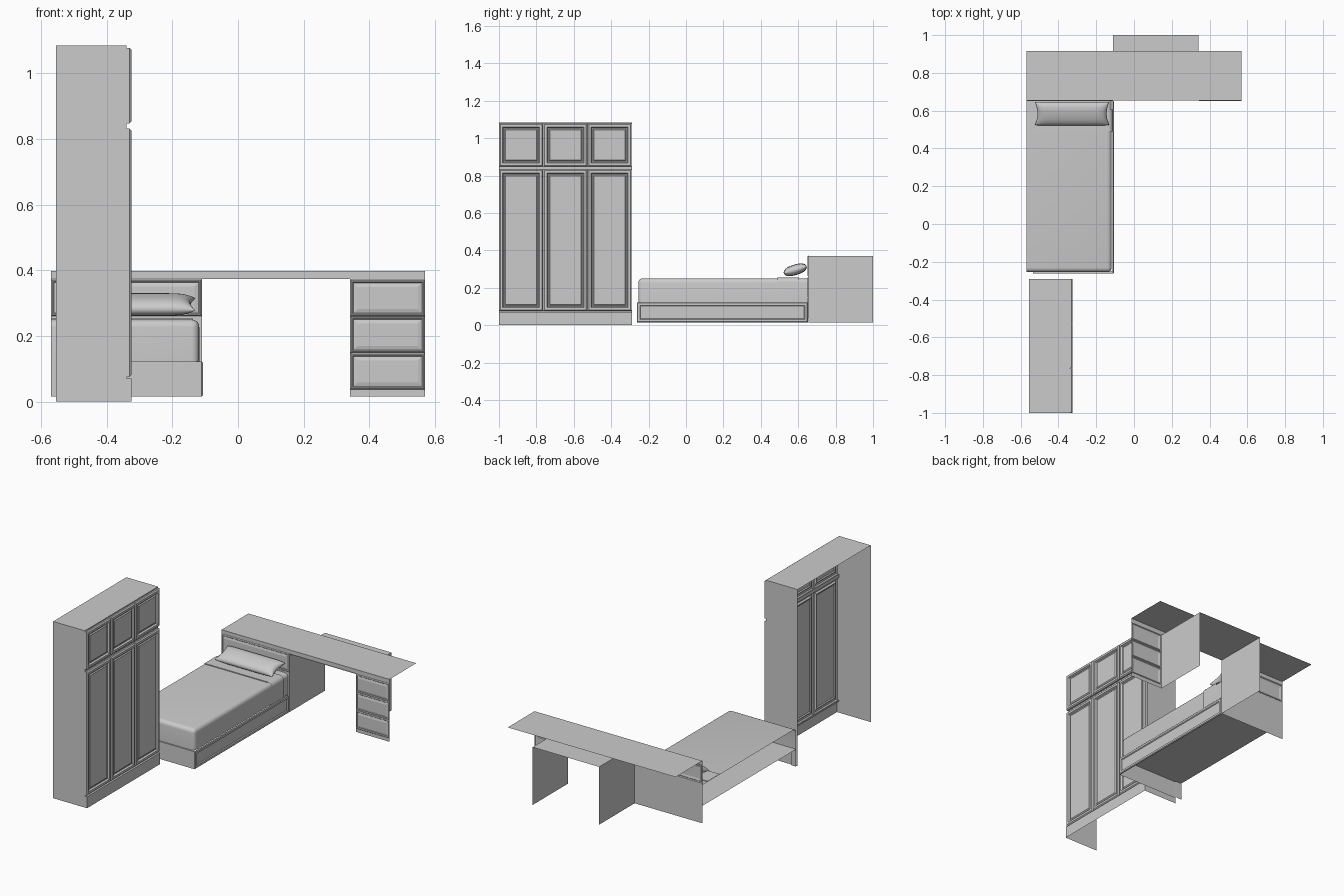
import bpy, bmesh, math
from mathutils import Matrix, Vector

if "Cube" in bpy.data.objects:
    bpy.data.objects.remove(bpy.data.objects["Cube"])


def finish(name, bm, smooth=False):
    bmesh.ops.remove_doubles(bm, verts=bm.verts, dist=1e-5)
    bmesh.ops.recalc_face_normals(bm, faces=bm.faces)
    me = bpy.data.meshes.new(name)
    bm.to_mesh(me)
    bm.free()
    ob = bpy.data.objects.new(name, me)
    bpy.context.collection.objects.link(ob)
    if smooth:
        bpy.ops.object.select_all(action='DESELECT')
        bpy.context.view_layer.objects.active = ob
        ob.select_set(True)
        bpy.ops.object.shade_smooth_by_angle(angle=math.radians(50))
    return ob


def sheet(bm, lo, hi):
    """Single flat rectangle; one of the three extents is zero."""
    ax = [i for i in range(3) if abs(hi[i] - lo[i]) > 1e-6]
    pts = []
    for a, b in ((0, 0), (1, 0), (1, 1), (0, 1)):
        p = list(lo)
        p[ax[0]] = (lo, hi)[a][ax[0]]
        p[ax[1]] = (lo, hi)[b][ax[1]]
        pts.append(bm.verts.new(p))
    bm.faces.new(pts)


def sheets(name, *rects):
    bm = bmesh.new()
    for lo, hi in rects:
        sheet(bm, lo, hi)
    return finish(name, bm)


def framed(name, facing, plane, u0, u1, z0, z1, rings):
    """Moulded front: nested rectangles of (inset, outward height)."""
    bm = bmesh.new()
    prev = None
    for inset, h in rings:
        ring = []
        for u, z in ((u0 + inset, z0 + inset), (u1 - inset, z0 + inset),
                     (u1 - inset, z1 - inset), (u0 + inset, z1 - inset)):
            co = (plane + h, u, z) if facing == 'x' else (u, plane - h, z)
            ring.append(bm.verts.new(co))
        if prev:
            for i in range(4):
                j = (i + 1) % 4
                bm.faces.new((prev[i], prev[j], ring[j], ring[i]))
        prev = ring
    bm.faces.new(prev)
    return finish(name, bm)


def soft_shell(name, lo, hi, radius, round_foot=True, keep_bottom=True):
    """Bedding cover, open toward the wall and the headboard."""
    bm = bmesh.new()
    bmesh.ops.create_cube(bm, size=1)
    for v in bm.verts:
        v.co = Vector([(lo[i] if v.co[i] < 0 else hi[i]) for i in range(3)])

    def side(f, axis, val):
        return all(abs(v.co[axis] - val) < 1e-6 for v in f.verts)
    drop = [f for f in bm.faces if side(f, 0, lo[0]) or side(f, 1, hi[1])
            or (not keep_bottom and side(f, 2, lo[2]))
            or (not round_foot and side(f, 1, lo[1]))]
    bmesh.ops.delete(bm, geom=drop, context='FACES')

    def on(e, axis, val):
        return all(abs(v.co[axis] - val) < 1e-6 for v in e.verts)
    edges = [e for e in bm.edges if len(e.link_faces) == 2 and not on(e, 2, lo[2])]
    bmesh.ops.bevel(bm, geom=edges, offset=radius, segments=5, profile=0.5,
                    affect='EDGES', clamp_overlap=True)
    return finish(name, bm, True)


# ---- Wardrobe: open-backed carcass with moulded doors ----
WX0, WX1, WF, WY0, WY1, WH = -0.555, -0.34, -0.325, -1.0, -0.29, 1.085
sheets("wardrobe_carcass",
       ((WX0, WY0, 0), (WX1, WY0, WH)),
       ((WX0, WY1, 0), (WX1, WY1, WH)),
       ((WX0, WY0, WH), (WX1, WY1, WH)),
       ((WX1, WY0, 0.83), (WX1, WY1, 0.852)),
       ((WX1, WY0, 1.075), (WX1, WY1, WH)))
sheets("wardrobe_plinth",
       ((WF, WY0, 0), (WF, WY1, 0.07)),
       ((WX1, WY0, 0.07), (WF, WY1, 0.07)),
       ((WX1, WY0, 0), (WF, WY0, 0.07)),
       ((WX1, WY1, 0), (WF, WY1, 0.07)),
       ((WX1, WY0, 0.07), (WX1, WY1, 0.08)))
DOOR = [(0, 0), (0, 0.009), (0.006, 0.015), (0.019, 0.015), (0.024, 0.005),
        (0.029, 0.005), (0.035, 0.010)]
dw = (WY1 - WY0) / 3
for i in range(3):
    a, b = WY0 + i * dw + 0.001, WY0 + (i + 1) * dw - 0.001
    framed(f"lower_door_{i + 1}", 'x', WX1, a, b, 0.075, 0.832, DOOR)
    framed(f"upper_door_{i + 1}", 'x', WX1, a, b, 0.848, 1.078, DOOR)

# ---- Desk top running over the headboard ----
YF, YB, YD = 0.655, 0.915, 1.0
sheets("desk_top",
       ((-0.57, YF, 0.398), (0.57, YB, 0.398)),
       ((-0.57, YF, 0.373), (0.57, YF, 0.398)))
# Knee space: two side panels and a deep shelf
sheets("knee_space",
       ((-0.11, YF, 0.015), (-0.11, YD, 0.37)),
       ((0.342, YF, 0.015), (0.342, YD, 0.37)),
       ((-0.11, YF, 0.37), (0.342, YD, 0.37)))

# ---- Drawer pedestal ----
DRAWER = [(0, 0), (0.004, 0.005), (0.007, 0.005), (0.010, 0.001),
          (0.022, 0.004), (0.024, 0.004)]
sheets("pedestal_base", ((0.342, YF, 0.015), (0.57, YF, 0.038)),
       ((0.342, YF, 0.370), (0.57, YF, 0.373)))
for i in range(3):
    z = 0.036 + i * 0.1117
    framed(f"drawer_{i + 1}", 'y', YF, 0.342, 0.57, z, z + 0.1117, DRAWER)

# ---- Headboard ----
framed("headboard_panel", 'y', YF, -0.57, -0.11, 0.26, 0.373, DRAWER)
sheets("headboard_lower", ((-0.57, YF, 0.015), (-0.11, YF, 0.12)),
       ((-0.57, YF, 0.12), (-0.11, YF, 0.26)))

# ---- Bed base: moulded side rail and foot panel ----
RAIL = [(0, 0), (0, 0.004), (0.004, 0.008), (0.016, 0.008), (0.020, 0.003),
        (0.026, 0.003)]
framed("bed_side_rail", 'x', -0.115, -0.262, YF - 0.003, 0.015, 0.122, RAIL)
sheets("bed_foot_panel",
       ((-0.57, -0.255, 0.015), (-0.535, -0.255, 0.122)),
       ((-0.535, -0.263, 0.015), (-0.115, -0.263, 0.122)),
       ((-0.535, -0.263, 0.122), (-0.115, -0.25, 0.122)))

# ---- Mattress, blanket fold and sheet ----
soft_shell("blanket", (-0.57, -0.255, 0.122), (-0.118, 0.655, 0.25), 0.024)
soft_shell("blanket_fold", (-0.57, 0.49, 0.124), (-0.112, 0.605, 0.255), 0.026,
           round_foot=False, keep_bottom=False)
sheets("fold_hem", ((-0.57, 0.49, 0.249), (-0.139, 0.49, 0.255)),
       ((-0.57, 0.605, 0.249), (-0.139, 0.605, 0.255)))

# ---- Pillow: puffed grid with pinched ends ----
bm = bmesh.new()
NU, NV = 28, 14
for sgn in (1, -1):
    grid = []
    for i in range(NU + 1):
        u = math.sin((2 * i / NU - 1) * math.pi / 2)
        row = []
        for j in range(NV + 1):
            v = math.sin((2 * j / NV - 1) * math.pi / 2)
            puff = ((1 - abs(u) ** 8) * (1 - abs(v) ** 2.6)) ** 0.5
            x = 0.197 * u * (1 - 0.07 * (1 - v * v) * u * u)
            row.append(bm.verts.new((x, 0.064 * v, sgn * 0.028 * puff)))
        grid.append(row)
    for i in range(NU):
        for j in range(NV):
            bm.faces.new((grid[i][j], grid[i + 1][j],
                          grid[i + 1][j + 1], grid[i][j + 1]))
bmesh.ops.transform(bm, verts=bm.verts, matrix=Matrix.Translation((-0.328, 0.584, 0.296))
                    @ Matrix.Rotation(math.radians(17), 4, 'X'))
finish("pillow", bm, True)
